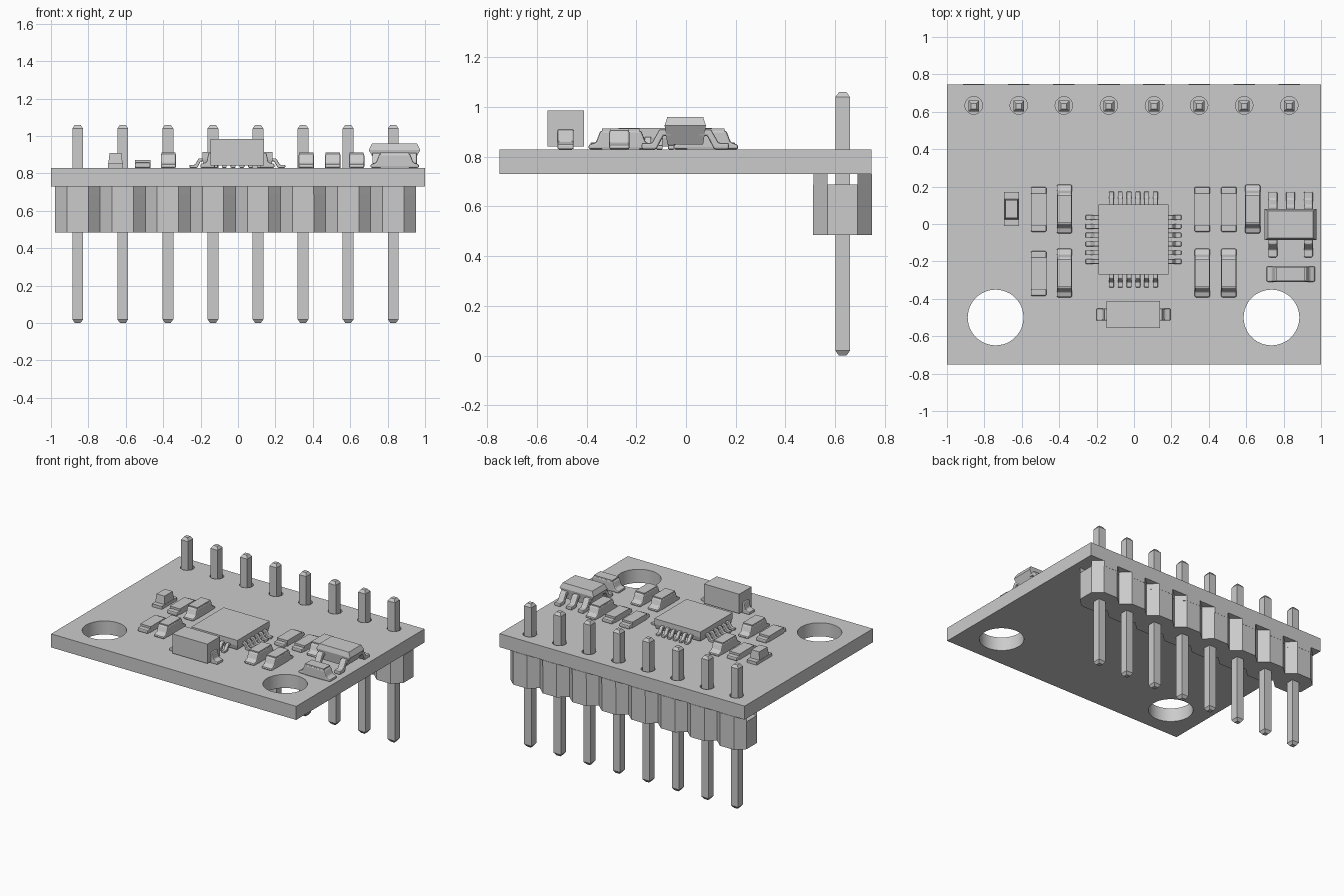
import bpy, bmesh, math
from mathutils import Matrix, Vector

if "Cube" in bpy.data.objects:
    bpy.data.objects.remove(bpy.data.objects["Cube"], do_unlink=True)

GREY = (0.6, 0.6, 0.6, 1)
mat = bpy.data.materials.new("plain grey")
mat.use_nodes = True
mat.diffuse_color = GREY
mat.node_tree.nodes["Principled BSDF"].inputs["Base Color"].default_value = GREY

TOP, BOTTOM = 0.83, 0.73      # board surfaces


def finish(name, bm, loc=(0, 0, 0), turn=0, bevel=0, smooth=False):
    bmesh.ops.recalc_face_normals(bm, faces=bm.faces)
    me = bpy.data.meshes.new(name)
    bm.to_mesh(me)
    bm.free()
    me.materials.append(mat)
    ob = bpy.data.objects.new(name, me)
    bpy.context.collection.objects.link(ob)
    ob.matrix_world = Matrix.Translation(loc) @ Matrix.Rotation(math.radians(turn), 4, 'Z')
    if bevel:
        mod = ob.modifiers.new("soft edges", 'BEVEL')
        mod.width, mod.segments = bevel, 2
    if smooth:
        bpy.ops.object.select_all(action='DESELECT')
        ob.select_set(True)
        bpy.context.view_layer.objects.active = ob
        bpy.ops.object.shade_smooth_by_angle(angle=math.radians(35))


def loft(name, sections, **kw):
    """Stack of rectangles (half x, half y, z)."""
    bm = bmesh.new()
    rings = [[bm.verts.new((sx * hx, sy * hy, z))
              for sx, sy in ((-1, -1), (1, -1), (1, 1), (-1, 1))] for hx, hy, z in sections]
    for a, b in zip(rings, rings[1:]):
        for i in range(4):
            j = (i + 1) % 4
            bm.faces.new((a[i], a[j], b[j], b[i]))
    bm.faces.new(rings[0])
    bm.faces.new(rings[-1])
    finish(name, bm, **kw)


def extrude(bm, vec):
    """Pull all faces along vec into a closed solid."""
    ext = bmesh.ops.extrude_face_region(bm, geom=bm.faces[:], use_keep_orig=True)["geom"]
    bmesh.ops.translate(bm, vec=vec, verts=[v for v in ext if isinstance(v, bmesh.types.BMVert)])


def side_profile(name, pts, width, **kw):
    """Profile in (y, z), extruded along x and centred."""
    bm = bmesh.new()
    bm.faces.new([bm.verts.new((-width / 2, y, z)) for y, z in pts])
    extrude(bm, (width, 0, 0))
    finish(name, bm, **kw)


def plan(name, loops, z0, z1, **kw):
    """Outline with holes in (x, y), extruded upward."""
    bm = bmesh.new()
    for loop in loops:
        vs = [bm.verts.new((x, y, z0)) for x, y in loop]
        for a, b in zip(vs, vs[1:] + vs[:1]):
            bm.edges.new((a, b))
    bmesh.ops.triangle_fill(bm, use_beauty=True, edges=bm.edges[:])
    extrude(bm, (0, 0, z1 - z0))
    finish(name, bm, **kw)


def circle(cx, cy, r, n):
    return [(cx + r * math.cos(2 * math.pi * i / n), cy + r * math.sin(2 * math.pi * i / n))
            for i in range(n)]


def lead(name, loc, turn, reach, high, t, width):
    """Bent lead that leaves a body along local +y and lands on the board."""
    h = high - TOP
    pts = [(-0.02, h), (reach * 0.3, h), (reach * 0.6, t), (reach, t), (reach, 0),
           (reach * 0.42, 0), (reach * 0.15, h - t), (-0.02, h - t)]
    side_profile(name, pts, width, loc=(loc[0], loc[1], TOP), turn=turn,
                 bevel=min(width, t) * 0.25)


# Circuit board with mounting holes and pin holes
pin_x = [-0.857 + 0.241 * i for i in range(8)]
PIN_Y = 0.63
loops = [[(-1, -0.75), (1, -0.75), (1, 0.745), (-1, 0.745)],
         circle(-0.74, -0.5, 0.149, 48), circle(0.735, -0.5, 0.149, 48)]
loops += [circle(x, PIN_Y + 0.004, 0.047, 20) for x in pin_x]
plan("circuit_board", loops, BOTTOM, TOP, smooth=True)

# Pin header: eight-sided housings with a channel along the top, and square pins
A, B, C = 0.1205, 0.057, 0.0605
octagon = [(-B, -0.12), (B, -0.12), (A, -C), (A, C), (B, 0.117), (-B, 0.117), (-A, C), (-A, -C)]
for i, x in enumerate(pin_x):
    plan(f"header_housing_{i + 1}", [octagon], 0.485, 0.688, loc=(x, PIN_Y, 0))
    for side, label in ((-1, "front"), (1, "back")):
        rail = [(-A, side * C), (A, side * C), (B, side * 0.118), (-B, side * 0.118)]
        plan(f"header_{label}_rail_{i + 1}", [rail], 0.688, BOTTOM, loc=(x, PIN_Y, 0))
    loft(f"pin_{i + 1}", [(0.015, 0.015, 0), (0.029, 0.029, 0.02), (0.029, 0.029, 1.04),
                          (0.015, 0.015, 1.06)], loc=(x, PIN_Y, 0))

# Main chip with six leads on each side
CX, CY = -0.003, -0.083
loft("main_chip", [(0.18, 0.18, 0.842), (0.188, 0.188, 0.875), (0.188, 0.188, 0.915)],
     loc=(CX, CY, 0))
for s in range(4):
    rot = Matrix.Rotation(math.radians(90 * s), 3, 'Z')
    for k in range(6):
        p = rot @ Vector((0.047 * (k - 2.5), 0.186, 0))
        lead(f"chip_lead_{s + 1}_{k + 1}", (CX + p.x, CY + p.y), 90 * s,
             0.07, 0.88, 0.016, 0.026)


# Tall capacitors: block with sloping metal ends
def capacitor(name, x, y, turn=0):
    half = [(0.13, 0), (0.13, 0.018), (0.1, 0.028), (0.082, 0.075)]
    side_profile(name + "_ends", half + [(-a, z) for a, z in reversed(half)], 0.082,
                 loc=(x, y, TOP), turn=turn, bevel=0.008)
    loft(name + "_body", [(0.038, 0.075, 0), (0.038, 0.075, 0.083)],
         loc=(x, y, TOP), turn=turn)


for i, (x, y) in enumerate([(-0.372, 0.08), (-0.372, -0.262), (0.634, 0.08),
                            (0.365, -0.262), (0.507, -0.262)]):
    capacitor(f"capacitor_{i + 1}", x, y)
capacitor("side_capacitor", 0.838, -0.268, 90)

# Flat resistors: thin body between rounded end caps
for i, (x, y) in enumerate([(-0.51, 0.078), (-0.51, -0.265), (0.365, 0.078), (0.507, 0.078)]):
    loft(f"resistor_{i + 1}_body", [(0.042, 0.085, TOP), (0.042, 0.085, 0.872)], loc=(x, y, 0))
    for s, label in ((-1, "front"), (1, "back")):
        loft(f"resistor_{i + 1}_{label}_end", [(0.042, 0.02, TOP), (0.042, 0.02, 0.858)],
             loc=(x, y + s * 0.1, 0), bevel=0.008)

# Indicator lamp: base plate with a raised lens block
loft("lamp_base", [(0.04, 0.09, TOP), (0.04, 0.09, 0.852)], loc=(-0.655, 0.08, 0))
loft("lamp_lens", [(0.038, 0.055, 0.852), (0.032, 0.048, 0.91)], loc=(-0.655, 0.08, 0))

# Large capacitor at the front, with a terminal at each end
loft("large_capacitor", [(0.143, 0.073, 0.842), (0.143, 0.073, 0.985)], loc=(-0.003, -0.484, 0))
terminal = [(-0.02, 0), (0.058, 0), (0.058, 0.02), (0.025, 0.03), (0.015, 0.08), (-0.02, 0.08)]
for s, label in ((-1, "right"), (1, "left")):
    side_profile(f"large_capacitor_{label}_terminal", terminal, 0.065,
                 loc=(-0.003 + s * 0.14, -0.484, TOP), turn=-90 * s, bevel=0.006)

# Voltage regulator: faceted body, three leads behind and two in front
RX = 0.837
loft("regulator_body", [(0.095, 0.072, 0.85), (0.138, 0.083, 0.925), (0.12, 0.072, 0.96)],
     loc=(RX, -0.003, 0))
for k, dx in enumerate((-0.095, 0, 0.095)):
    lead(f"regulator_back_lead_{k + 1}", (RX + dx, 0.07), 0, 0.102, 0.91, 0.026, 0.048)
    if dx:
        lead(f"regulator_front_lead_{k + 1}", (RX + dx, -0.076), 180, 0.102, 0.91, 0.026, 0.048)
